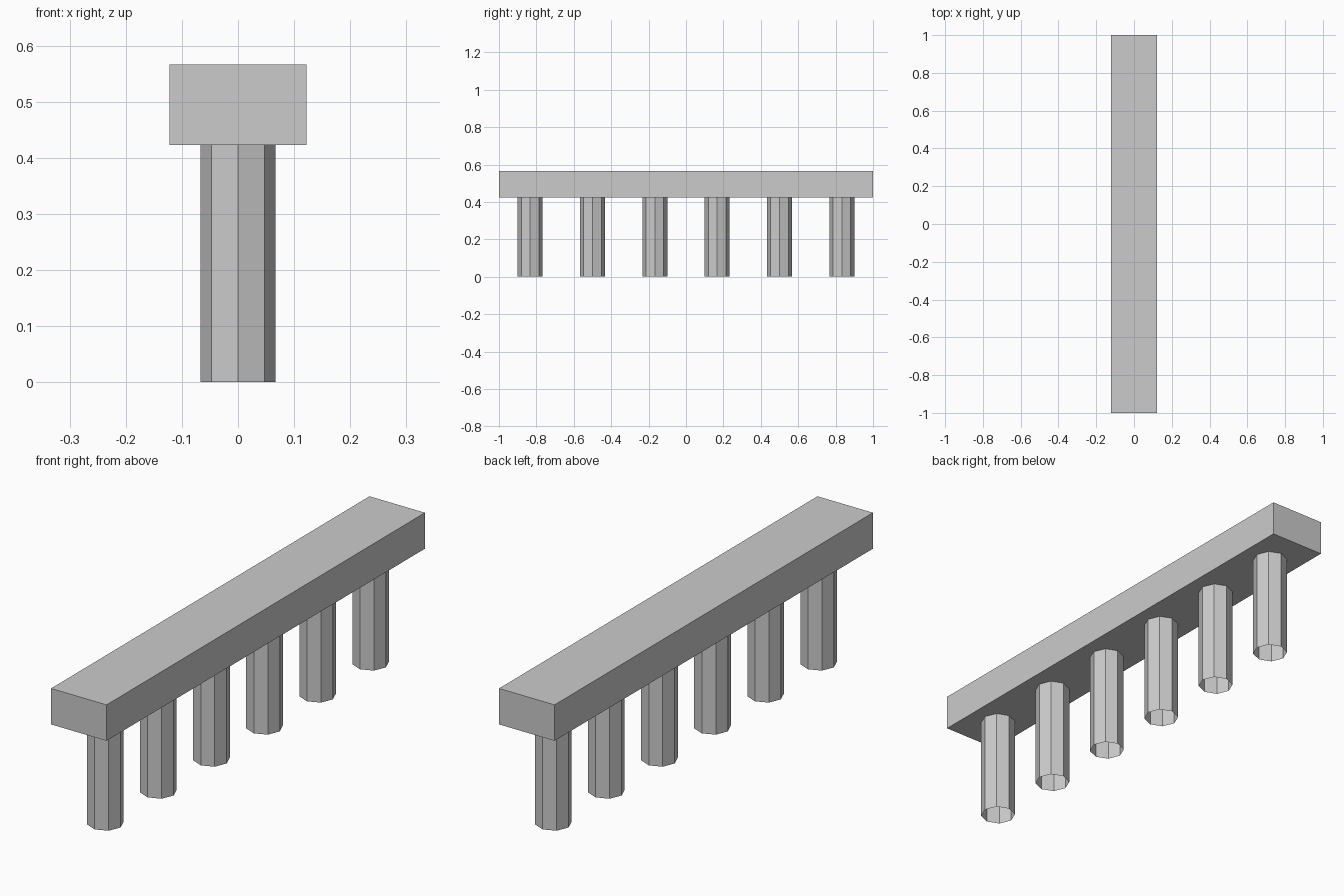
import bpy

if "Cube" in bpy.data.objects:
    bpy.data.objects.remove(bpy.data.objects["Cube"])

BEAM_BOTTOM, BEAM_TOP = 0.423, 0.566
COLUMN_RADIUS = 0.067
COLUMN_COUNT = 6
SPACING = 2 / COLUMN_COUNT


def add_beam():
    bpy.ops.mesh.primitive_cube_add(size=1, location=(0, 0, (BEAM_BOTTOM + BEAM_TOP) / 2))
    beam = bpy.context.object
    beam.name = "beam"
    beam.scale = (0.244, 2, BEAM_TOP - BEAM_BOTTOM)
    bpy.ops.object.transform_apply(location=False, rotation=False, scale=True)


def add_column(index):
    # Open octagonal tube, corners on the x and y axes
    y = -1 + SPACING * (index + 0.5)
    bpy.ops.mesh.primitive_cylinder_add(
        vertices=8, radius=COLUMN_RADIUS, depth=BEAM_BOTTOM,
        end_fill_type='NOTHING', location=(0, y, BEAM_BOTTOM / 2))
    bpy.context.object.name = f"column_{index + 1}"


# Long top beam
add_beam()

# Evenly spaced row of columns
for i in range(COLUMN_COUNT):
    add_column(i)
